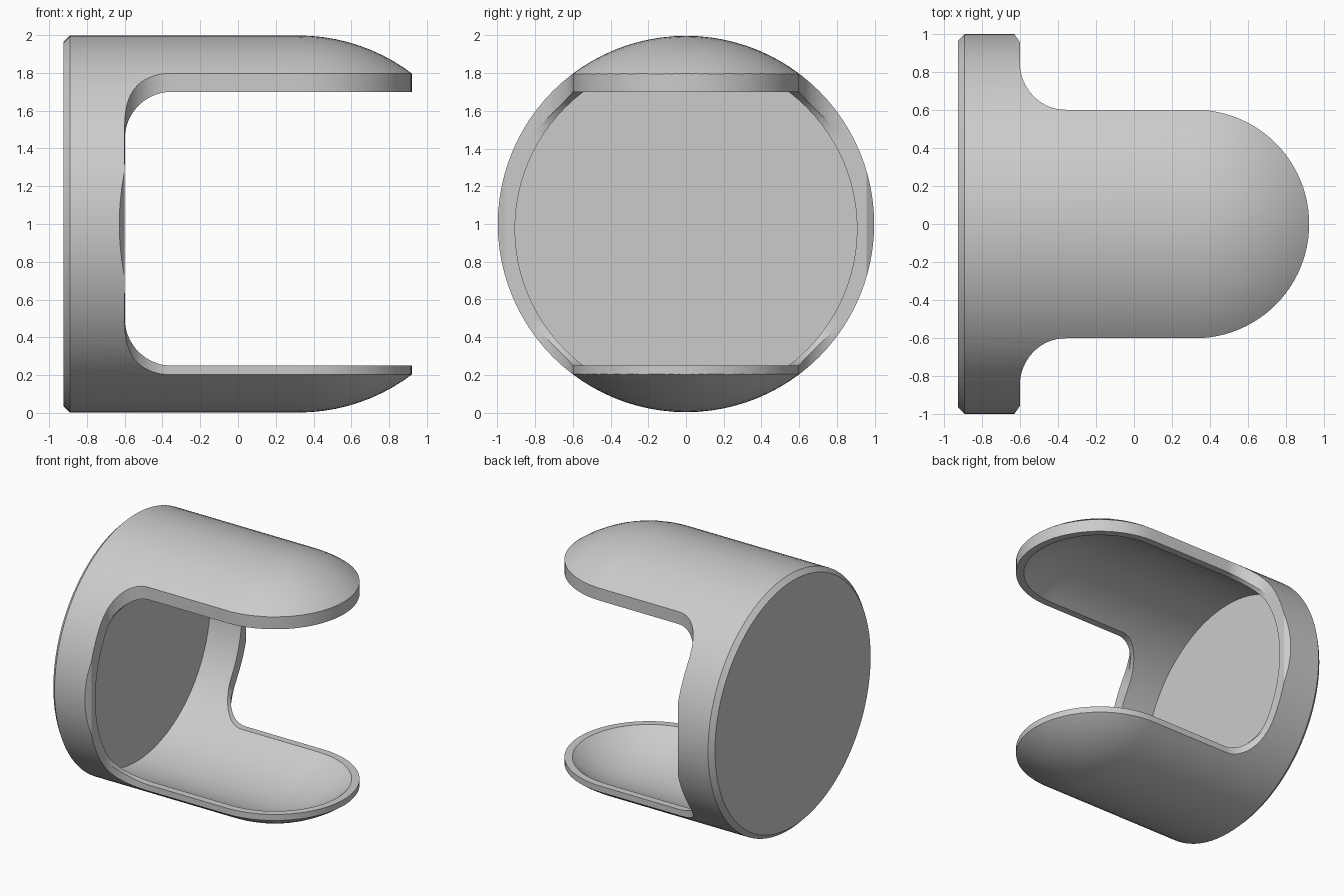
import bpy, bmesh
from math import sin, cos, pi

if "Cube" in bpy.data.objects:
    bpy.data.objects.remove(bpy.data.objects["Cube"])

SEG = 96
XC = 0.32            # centre of the domed end
BACK = -0.925


def finish(name, bm):
    bmesh.ops.remove_doubles(bm, verts=bm.verts, dist=1e-5)
    bmesh.ops.recalc_face_normals(bm, faces=bm.faces)
    me = bpy.data.meshes.new(name)
    bm.to_mesh(me)
    bm.free()
    ob = bpy.data.objects.new(name, me)
    bpy.context.collection.objects.link(ob)
    return ob


def arc(cx, cy, rx, ry, a0, a1, n):
    return [(cx + rx * cos(a0 + (a1 - a0) * i / n),
             cy + ry * sin(a0 + (a1 - a0) * i / n)) for i in range(n + 1)]


def capsule(name, start, r, zc):
    """Revolve start points plus a domed end around the x direction."""
    prof = start + arc(XC, 0, r, r, pi / 2, 0, 24)[:-1]
    bm = bmesh.new()
    rings = [[bm.verts.new((x, q * cos(2 * pi * k / SEG), zc + q * sin(2 * pi * k / SEG)))
              for k in range(SEG)] for x, q in prof]
    tip = bm.verts.new((XC + r, 0, zc))
    for a, b in zip(rings, rings[1:]):
        for k in range(SEG):
            j = (k + 1) % SEG
            bm.faces.new((a[k], a[j], b[j], b[k]))
    bm.faces.new(rings[0])
    for k in range(SEG):
        bm.faces.new((rings[-1][k], rings[-1][(k + 1) % SEG], tip))
    return finish(name, bm)


def prism(name, pts, place, lo, hi):
    """Extrude an outline between two levels."""
    bm = bmesh.new()
    a = [bm.verts.new(place(u, v, lo)) for u, v in pts]
    b = [bm.verts.new(place(u, v, hi)) for u, v in pts]
    bm.faces.new(a)
    bm.faces.new(b)
    for i in range(len(a)):
        j = (i + 1) % len(a)
        bm.faces.new((a[i], a[j], b[j], b[i]))
    return finish(name, bm)


# outer body with a chamfered flat back
R = 0.998
shell = capsule("cup_shell", [(BACK, R - 0.035), (BACK + 0.035, R)], R, 1.0)

# hollow inside
r = 0.907
hollow = capsule("hollow_cutter", [(BACK + 0.05, r)], r, 0.975)

# outline seen from above: full ring at the back, filleted into a round tongue
half = [(-1.2, 1.2), (-0.63, 1.2), (-0.63, 1.0), (-0.6, 0.957)]
half += arc(-0.36, 0.85, 0.24, 0.25, pi, 1.5 * pi, 16)
half += arc(XC, 0, 0.6, 0.6, pi / 2, 0, 24)
outline = half + [(x, -y) for x, y in reversed(half[:-1])]
tongue = prism("outline_cutter", outline, lambda u, v, w: (u, v, w), -0.5, 2.5)

# opening seen from the front, which flattens the rims
opening = [(1.5, 0.25)] + arc(-0.3495, 0.5, 0.25, 0.25, 1.5 * pi, pi, 16)
opening += arc(-0.3495, 1.45, 0.25, 0.25, pi, pi / 2, 16) + [(1.5, 1.7)]
window = prism("opening_cutter", opening, lambda u, v, w: (u, w, v), -1.5, 1.5)

bpy.context.view_layer.objects.active = shell
shell.select_set(True)
for cutter, op in ((tongue, 'INTERSECT'), (hollow, 'DIFFERENCE'), (window, 'DIFFERENCE')):
    m = shell.modifiers.new(cutter.name, 'BOOLEAN')
    m.object = cutter
    m.operation = op
    m.solver = 'EXACT'
    bpy.ops.object.modifier_apply(modifier=m.name)
    bpy.data.objects.remove(cutter)

bpy.ops.object.shade_smooth_by_angle(angle=0.45)
